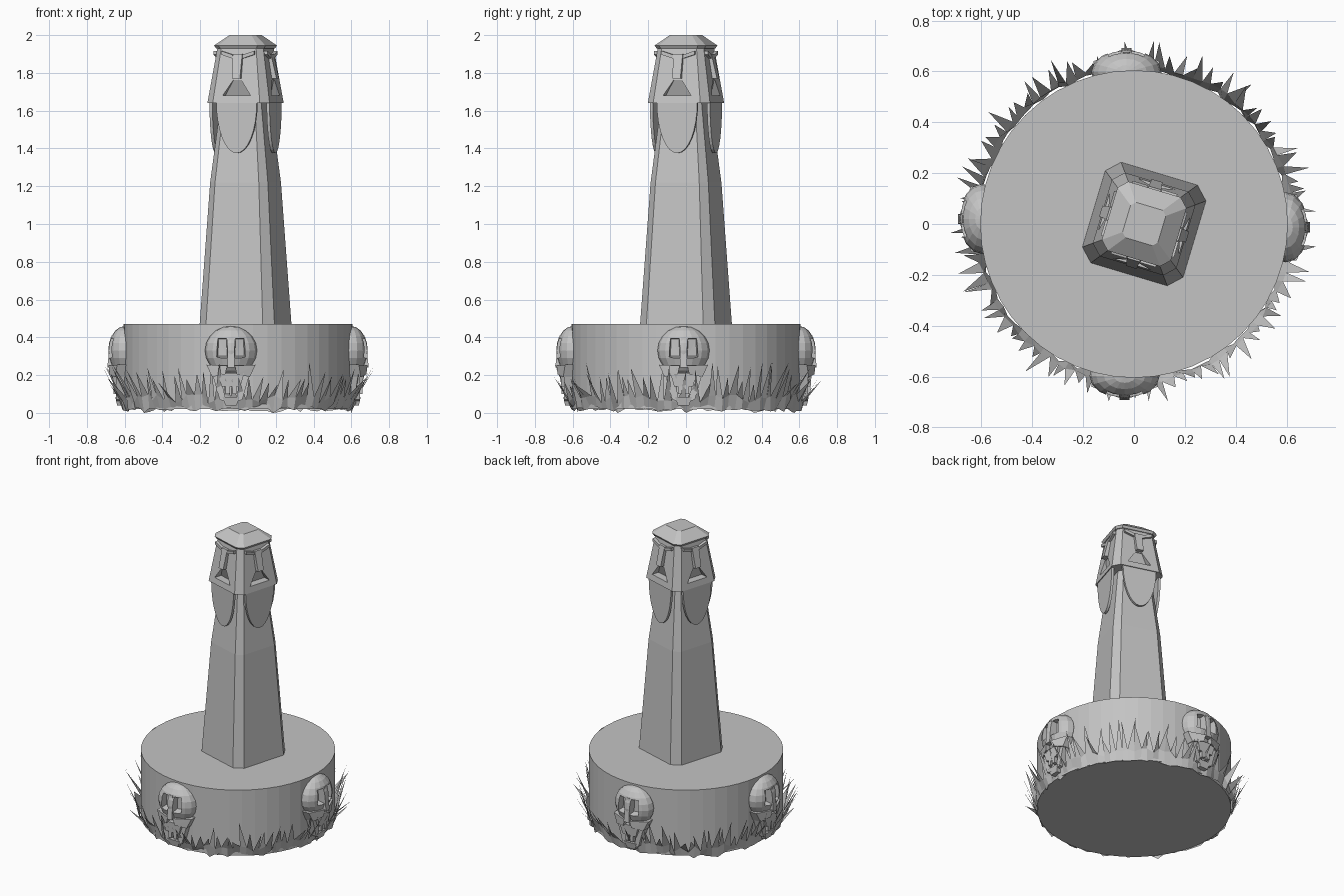
import bpy, bmesh, math, random
from mathutils import Matrix, Vector

if "Cube" in bpy.data.objects:
    bpy.data.objects.remove(bpy.data.objects["Cube"])

random.seed(4)
stone = bpy.data.materials.new("grey_stone")
stone.diffuse_color = (0.55, 0.55, 0.55, 1)
stone.use_nodes = True
stone.node_tree.nodes["Principled BSDF"].inputs["Base Color"].default_value = stone.diffuse_color


def finish(name, bm, mat=Matrix()):
    me = bpy.data.meshes.new(name)
    bm.transform(mat)
    bm.to_mesh(me)
    bm.free()
    me.materials.append(stone)
    ob = bpy.data.objects.new(name, me)
    bpy.context.collection.objects.link(ob)
    return ob


def hull(name, pts, mat=Matrix()):
    """Convex solid; points are (sideways, outward distance, height)."""
    bm = bmesh.new()
    for s, d, z in pts:
        bm.verts.new((s, -d, z))
    r = bmesh.ops.convex_hull(bm, input=bm.verts)
    bmesh.ops.dissolve_limit(bm, angle_limit=0.01, verts=bm.verts, edges=bm.edges)
    bmesh.ops.recalc_face_normals(bm, faces=bm.faces)
    return finish(name, bm, mat)


def block(name, rows, mat=Matrix()):
    """Tapered block; each row is (left, right, back, front, height)."""
    return hull(name, [(s, d, z) for l, r, b, f, z in rows for s in (l, r) for d in (b, f)], mat)


def loft(name, rows, mat):
    """Stack of bevelled-square rings; each row is (height, scale)."""
    bm = bmesh.new()
    a, h = 0.207, 0.157
    ring = [(h, -a), (a, -h), (a, h), (h, a), (-h, a), (-a, h), (-a, -h), (-h, -a)]
    loops = [[bm.verts.new((x * k, y * k, z)) for x, y in ring] for z, k in rows]
    for lo, hi in zip(loops, loops[1:]):
        for i in range(8):
            j = (i + 1) % 8
            bm.faces.new((lo[i], lo[j], hi[j], hi[i]))
    bm.faces.new(loops[0][::-1])
    bm.faces.new(loops[-1])
    return finish(name, bm, mat)


def cut(ob, cutters):
    for c in cutters:
        m = ob.modifiers.new("cut", 'BOOLEAN')
        m.operation, m.solver, m.object = 'DIFFERENCE', 'EXACT', c
    bpy.context.view_layer.update()
    dg = bpy.context.evaluated_depsgraph_get()
    me = bpy.data.meshes.new_from_object(ob.evaluated_get(dg))
    ob.modifiers.clear()
    ob.data = me
    for c in cutters:
        bpy.data.objects.remove(c)


# round base
bm = bmesh.new()
bmesh.ops.create_cone(bm, cap_ends=True, segments=48, radius1=0.605, radius2=0.605, depth=0.45)
finish("round_base", bm, Matrix.Translation((0, 0, 0.245)))

# pillar, head and cap, turned slightly
place = Matrix.Translation((0.04, 0, 0)) @ Matrix.Rotation(math.radians(-16.7), 4, 'Z')
loft("pillar", [(0.465, 1), (1.22, 0.77), (1.66, 0.53)], place)
head = loft("head", [(1.64, 0.83), (1.935, 0.61)], place)
loft("cap", [(1.93, 0.64), (1.945, 0.685), (2.0, 0.35)], place)

# a face and a beard on each of the four sides
mouths = []
for k in range(4):
    side = place @ Matrix.Rotation(k * math.pi / 2, 4, 'Z')
    mouths.append(block("mouth_cutter", [(-0.077, 0.077, 0.115, 0.25, 1.68),
                                         (-0.022, 0.022, 0.148, 0.25, 1.762)], side))
    block("nose", [(-0.022, 0.022, 0.12, 0.178, 1.77), (-0.026, 0.026, 0.12, 0.148, 1.90)], side)
    for sx in (-1, 1):
        hull("brow", [(sx * s, d, z + dz) for s, z in ((0.028, 1.876), (0.092, 1.897))
                      for d in (0.115, 0.15) for dz in (0, 0.02)], side)
    beard = [(0.112 * math.cos(t * math.pi / 16), d, 1.645 - 0.27 * math.sin(t * math.pi / 16))
             for t in range(17) for d in (0.15, 0.166)]
    hull("beard", beard, side)
cut(head, mouths)

# skulls on the base
for k, off in enumerate((-0.037, -0.013, 0.03, -0.02)):
    side = Matrix.Rotation(k * math.pi / 2, 4, 'Z') @ Matrix.Translation((off, 0, 0))
    bm = bmesh.new()
    bmesh.ops.create_uvsphere(bm, u_segments=16, v_segments=10, radius=1)
    shape = Matrix.Translation((0, -0.597, 0.33)) @ Matrix.Diagonal((0.138, 0.09, 0.13, 1))
    skull = finish("skull", bm, side @ shape)
    sockets = []
    for sx in (-1, 1):
        sockets.append(hull("socket_cutter", [(sx * s, d, z) for s, d, z in (
            (0.02, 0.635, 0.30), (0.07, 0.625, 0.30), (0.025, 0.635, 0.39), (0.065, 0.625, 0.39),
            (0.014, 0.75, 0.275), (0.088, 0.75, 0.285), (0.018, 0.75, 0.405), (0.08, 0.75, 0.405))], side))
        # cheek, jaw side and front tooth
        hull("cheek", [(sx * s, d, z) for s, z, f in ((0.02, 0.25, 0.685), (0.13, 0.255, 0.64),
                       (0.03, 0.205, 0.68), (0.10, 0.19, 0.65)) for d in (0.59, f)], side)
        hull("jaw_side", [(sx * s, d, z) for s, z in ((0.10, 0.21), (0.06, 0.21), (0.06, 0.07), (0.025, 0.06))
                          for d in (0.59, 0.645)], side)
        hull("tooth", [(sx * s, d, z) for s, z in ((0.006, 0.14), (0.03, 0.14), (0.03, 0.10), (0.008, 0.10))
                       for d in (0.60, 0.66)], side)
    cut(skull, sockets)
    block("upper_jaw", [(-0.05, 0.05, 0.59, 0.66, 0.14), (-0.07, 0.07, 0.59, 0.665, 0.21)], side)
    block("nose_bone", [(-0.02, 0.02, 0.6, 0.692, 0.24), (-0.013, 0.013, 0.6, 0.675, 0.40)], side)
    block("chin", [(-0.03, 0.03, 0.59, 0.64, 0.04), (-0.045, 0.045, 0.59, 0.65, 0.085)], side)

# ring of grass blades rising from a ragged strip
n = 100
bm = bmesh.new()


def polar(a, r, z):
    return bm.verts.new((r * math.cos(a), r * math.sin(a), z))


low, mid = [], []
for i in range(n):
    a = 2 * math.pi * i / n
    low.append(polar(a, random.uniform(0.595, 0.615), 0 if i % 20 == 0 else random.uniform(0.005, 0.035)))
    mid.append(polar(a + random.uniform(-0.01, 0.01), random.uniform(0.615, 0.632), random.uniform(0.05, 0.10)))
for i in range(n):
    j = (i + 1) % n
    a = 2 * math.pi * (i + 0.5) / n
    tip = polar(a + random.uniform(-0.045, 0.045), random.uniform(0.65, 0.725), random.uniform(0.15, 0.27))
    bm.faces.new((low[i], low[j], mid[j], mid[i]))
    bm.faces.new((mid[i], mid[j], tip))
finish("grass", bm)
